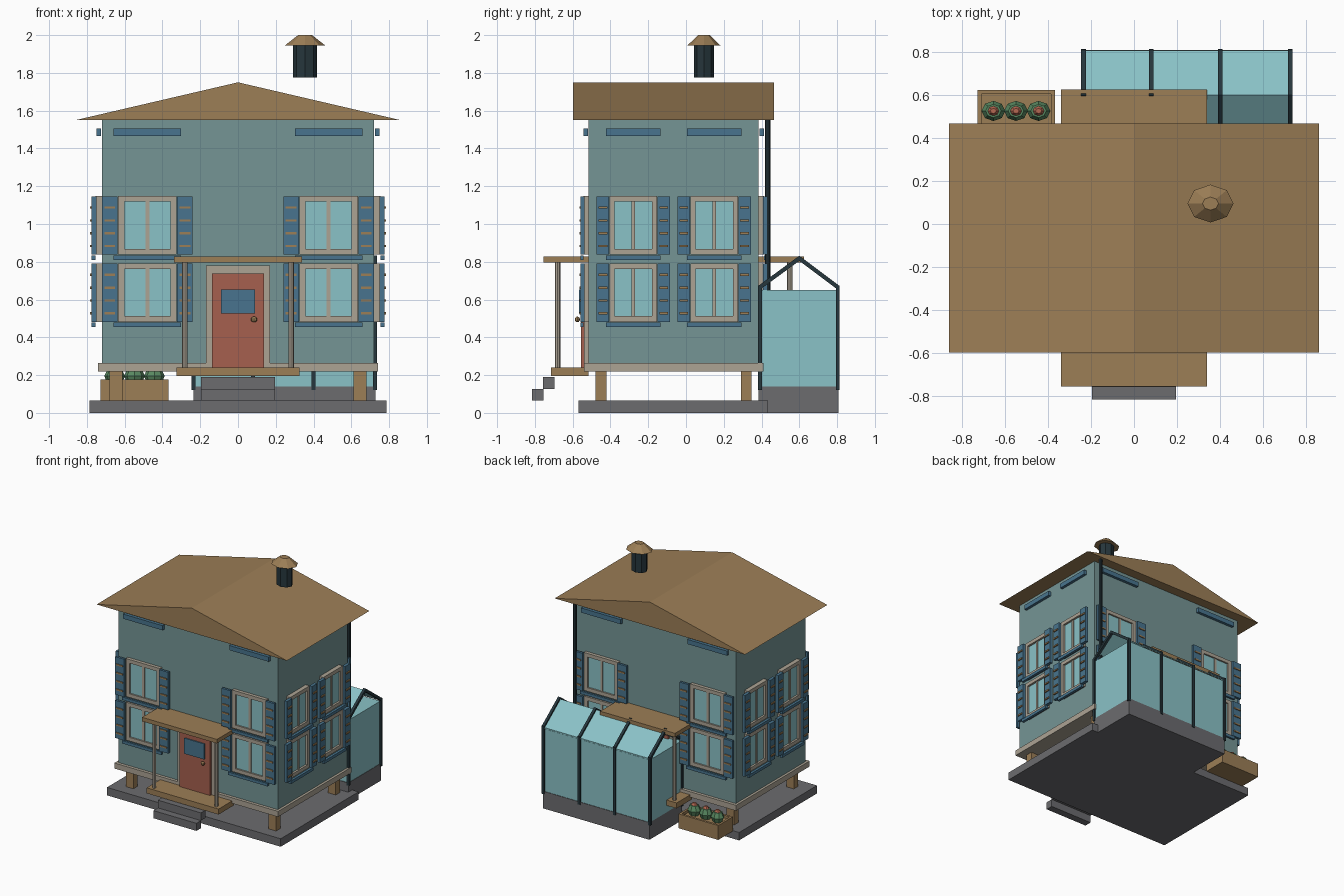
import bpy, bmesh, math
from mathutils import Matrix, Vector

if "Cube" in bpy.data.objects:
    bpy.data.objects.remove(bpy.data.objects["Cube"])


def srgb(*c):
    return [((v / 255 + 0.055) / 1.055) ** 2.4 for v in c] + [1]


COLORS = {"wall_teal": (117, 149, 149), "glass": (138, 194, 199), "wood": (156, 126, 86),
          "trim_beige": (172, 163, 148), "shutter_blue": (72, 116, 142), "door_red": (166, 96, 78),
          "stone_grey": (108, 108, 111), "dark_metal": (38, 54, 60), "leaf_green": (90, 138, 98),
          "flower_red": (180, 104, 82)}
MATS = {}
for n, c in COLORS.items():
    MATS[n] = bpy.data.materials.new(n)
    MATS[n].diffuse_color = srgb(*c)

parts = {}


def mesh(name, mat):
    return parts.setdefault(name, (bmesh.new(), mat))[0]


def box(name, mat, x0, x1, y0, y1, z0, z1):
    size = Vector((abs(x1 - x0), abs(y1 - y0), abs(z1 - z0)))
    m = Matrix.Translation(((x0 + x1) / 2, (y0 + y1) / 2, (z0 + z1) / 2)) @ Matrix.Diagonal((*size, 1))
    bmesh.ops.create_cube(mesh(name, mat), size=1, matrix=m)


def prism(name, mat, pts, a, b, axis):
    """Extrude a profile along x (points are y,z) or along y (points are x,z)."""
    bm = mesh(name, mat)
    put = (lambda p, t: (t, p[0], p[1])) if axis == "x" else (lambda p, t: (p[0], t, p[1]))
    r0, r1 = [[bm.verts.new(put(p, t)) for p in pts] for t in (a, b)]
    new = [bm.faces.new(r0), bm.faces.new(r1[::-1])]
    for i in range(len(pts)):
        j = (i + 1) % len(pts)
        new.append(bm.faces.new((r0[i], r1[i], r1[j], r0[j])))
    bmesh.ops.recalc_face_normals(bm, faces=new)


def cone(name, mat, x, y, z0, z1, r0, r1, sides=8, sy=1):
    m = Matrix.Translation((x, y, (z0 + z1) / 2)) @ Matrix.Diagonal((1, sy, 1, 1))
    bmesh.ops.create_cone(mesh(name, mat), cap_ends=True, segments=sides, radius1=r0,
                          radius2=r1, depth=z1 - z0, matrix=m)


# House sits between these walls
WX, YF, YB = 0.72, -0.515, 0.385
YC = (YF + YB) / 2


def wall_box(face, name, mat, u0, u1, d0, d1, z0, z1):
    """Box on a wall: u runs along the wall, d is the distance out of it."""
    name = face + "_" + name
    if face == "front":
        box(name, mat, u0, u1, YF - d0, YF - d1, z0, z1)
    elif face == "back":
        box(name, mat, u0, u1, YB + d0, YB + d1, z0, z1)
    else:
        s = 1 if face == "right" else -1
        box(name, mat, s * (WX + d0), s * (WX + d1), u0, u1, z0, z1)


def window(face, c, z, k, dk):
    """Framed window with shutters; k scales width, dk scales depth."""
    def part(name, mat, u0, u1, d0, d1, z0, z1):
        wall_box(face, name, mat, c + u0 * k, c + u1 * k, d0 * dk, d1 * dk, z + z0, z + z1)
    part("window_glass", "glass", -.125, .125, 0, .018, .03, .28)
    part("window_mullions", "trim_beige", -.011, .011, 0, .026, .03, .28)
    for s in (-1, 1):
        part("window_frames", "trim_beige", s * .122, s * .155, 0, .035, 0, .31)
        part("shutters", "shutter_blue", s * .158, s * .24, .03, .055, 0, .308)
        for h in (.045, .113, .181, .249):
            part("shutter_slats", "wood", s * .17, s * .228, .05, .064, h - .006, h + .006)
    part("window_frames", "trim_beige", -.155, .155, 0, .035, 0, .03)
    part("window_frames", "trim_beige", -.155, .155, 0, .035, .28, .31)
    part("window_sills", "shutter_blue", -.178, .178, .035, .056, -.028, -.004)


# Windows and upper vents on all four walls
for face in ("front", "back", "left", "right"):
    wide = face in ("front", "back")
    k, dk = (1, .78) if wide else (.81, 1)
    for c in ((-.48, .48) if wide else (YC - .214, YC + .214)):
        for z in (.482, .838):
            window(face, c, z, k, dk)
        wall_box(face, "vents", "shutter_blue", c - .178 * k, c + .178 * k, .005, .028, 1.467, 1.505)

# Foundation, stilts, floor and walls
box("foundation", "stone_grey", -.785, .785, -.57, .435, 0, .065)
for x in (-.645, .645):
    for y in (-.45, .32):
        box("stilts", "wood", x - .034, x + .034, y - .028, y + .028, .06, .225)
box("floor_trim", "trim_beige", -.74, .74, YC - .475, YC + .475, .22, .265)
box("house_walls", "wall_teal", -WX, WX, YF, YB, .26, 1.555)

# Gable roof
prism("roof", "wood", [(-.86, 1.55), (.86, 1.55), (0, 1.75)], -.597, .467, "y")

# Chimney with cap
cone("chimney", "dark_metal", .355, .095, 1.775, 1.955, .064, .064, 8, .82)
cone("chimney_cap", "wood", .355, .095, 1.945, 2.0, .107, .037, 8, .82)

# Porches and doors, front and back
for face in ("front", "back"):
    wall_box(face, "porch_floor", "wood", -.325, .325, 0, .2, .195, .24)
    wall_box(face, "canopy", "wood", -.338, .338, 0, .24, .795, .828)
    wall_box(face, "door_frame", "trim_beige", -.17, .17, 0, .025, .24, .78)
    wall_box(face, "door", "door_red", -.137, .137, 0, .042, .24, .738)
    wall_box(face, "door_window", "shutter_blue", -.09, .09, .035, .051, .525, .652)
    y = YF - .165 if face == "front" else YB + .165
    for x in (-.281, .281):
        cone(face + "_porch_posts", "trim_beige", x, y, .235, .8, .0145, .0145)
    y = YF - .06 if face == "front" else YB + .06
    bmesh.ops.create_uvsphere(mesh(face + "_door_knob", "wood"), u_segments=8, v_segments=6, radius=.017,
                              matrix=Matrix.Translation((.085, y, .495)) @ Matrix.Diagonal((1, .8, .9, 1)))

# Front steps
box("front_steps", "stone_grey", -.195, .195, -.815, -.755, .065, .127)
box("front_steps", "stone_grey", -.195, .195, -.757, -.697, .127, .19)

# Greenhouse at the back
box("greenhouse_base", "stone_grey", -.235, .728, .385, .807, 0, .14)
box("greenhouse_glass", "glass", -.235, .725, .39, .803, .14, .65)
prism("greenhouse_roof", "glass", [(.39, .662), (.6, .817), (.805, .662), (.805, .652), (.6, .807), (.39, .652)],
      -.235, .725, "x")
for x in (-.235, .08, .4, .725):
    a, b = x - .011, x + .011
    for y in (.392, .803):
        box("greenhouse_posts", "dark_metal", a, b, y - .01, y + .01, .12, .675)
    prism("greenhouse_rafters", "dark_metal",
          [(.382, .672), (.6, .832), (.813, .672), (.8, .655), (.6, .805), (.395, .655)], a, b, "x")

# Downpipe at the back corner
cone("downpipe", "dark_metal", .7, .433, .14, 1.555, .014, .014)

# Planter with three flowering plants
X0, X1, Y0, Y1 = -.727, -.367, .43, .622
box("planter", "wood", X0, X1, Y0, Y1, .06, .155)
for a, b in ((X0, X0 + .018), (X1 - .018, X1)):
    box("planter", "wood", a, b, Y0, Y1, .15, .177)
for a, b in ((Y0, Y0 + .018), (Y1 - .018, Y1)):
    box("planter", "wood", X0, X1, a, b, .15, .177)
for x in (-.653, -.548, -.443):
    cone("plant_leaves", "leaf_green", x, .525, .15, .195, .035, .055, 8, .85)
    cone("plant_leaves", "leaf_green", x, .525, .195, .235, .055, .036, 8, .85)
    cone("flowers", "flower_red", x, .525, .23, .252, .03, .014, 8, .85)

# Turn every collected part into an object
for name, (bm, mat) in parts.items():
    me = bpy.data.meshes.new(name)
    bm.to_mesh(me)
    bm.free()
    me.materials.append(MATS[mat])
    bpy.context.collection.objects.link(bpy.data.objects.new(name, me))

for m in bpy.data.materials:
    if m.users and not m.is_grease_pencil:
        m.use_nodes = True
        m.node_tree.nodes["Principled BSDF"].inputs["Base Color"].default_value = m.diffuse_color
